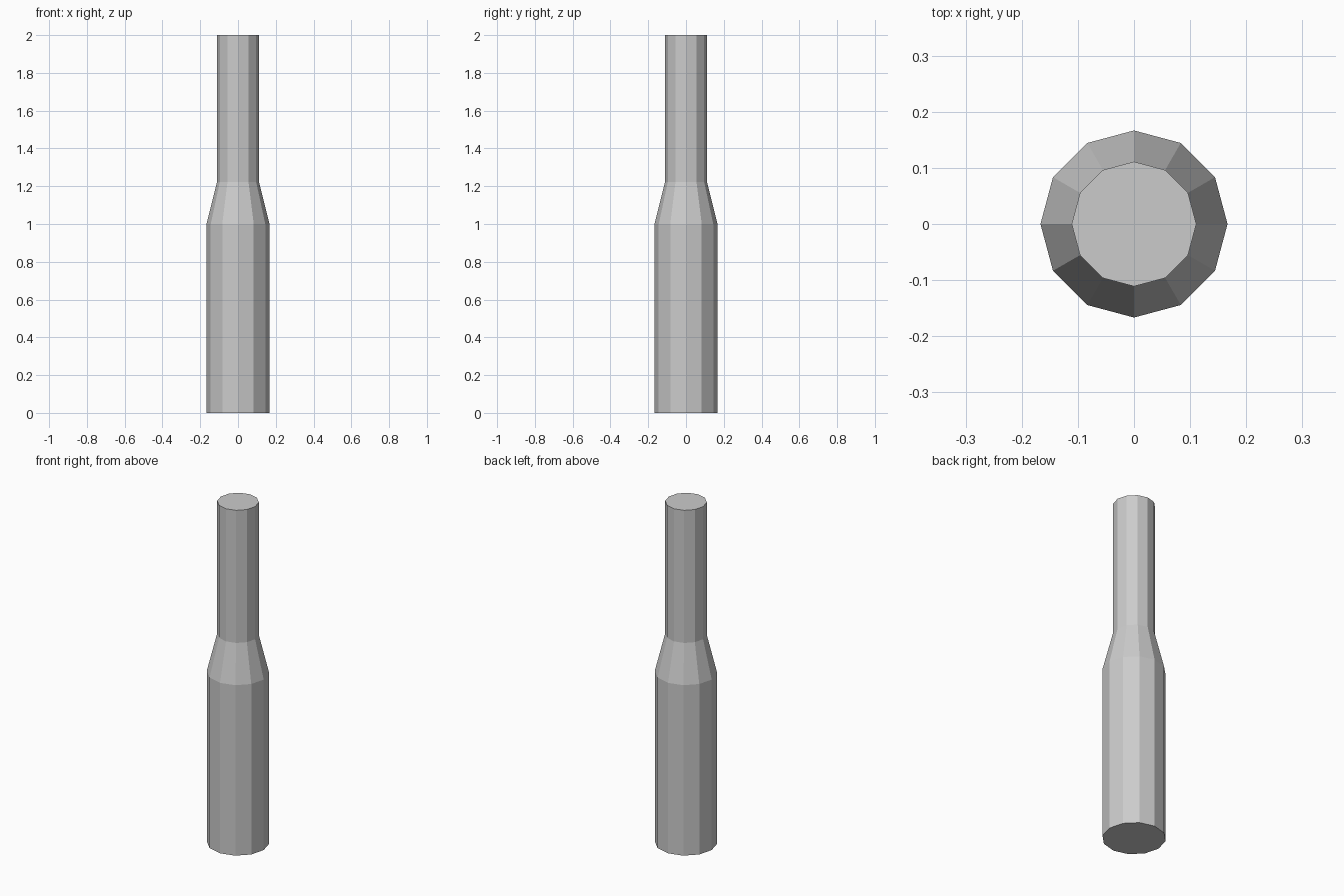
import bpy
import bmesh
from math import cos, sin, tau

if "Cube" in bpy.data.objects:
    bpy.data.objects.remove(bpy.data.objects["Cube"])

SIDES = 12
# (radius, height) profile: wide base, tapered shoulder, narrow neck
PROFILE = [(0.1667, 0.0), (0.1667, 1.0), (0.1111, 1.222), (0.1111, 2.0)]


def lathe(name, profile, sides):
    bm = bmesh.new()
    rings = [[bm.verts.new((r * cos(tau * i / sides), r * sin(tau * i / sides), z))
              for i in range(sides)] for r, z in profile]
    # side walls
    for low, high in zip(rings, rings[1:]):
        for i in range(sides):
            j = (i + 1) % sides
            bm.faces.new((low[i], low[j], high[j], high[i]))
    # end caps
    bm.faces.new(rings[0][::-1])
    bm.faces.new(rings[-1])
    mesh = bpy.data.meshes.new(name)
    bm.to_mesh(mesh)
    bm.free()
    obj = bpy.data.objects.new(name, mesh)
    bpy.context.collection.objects.link(obj)
    return obj


# stepped post, flat shaded
lathe("tapered_post", PROFILE, SIDES)
